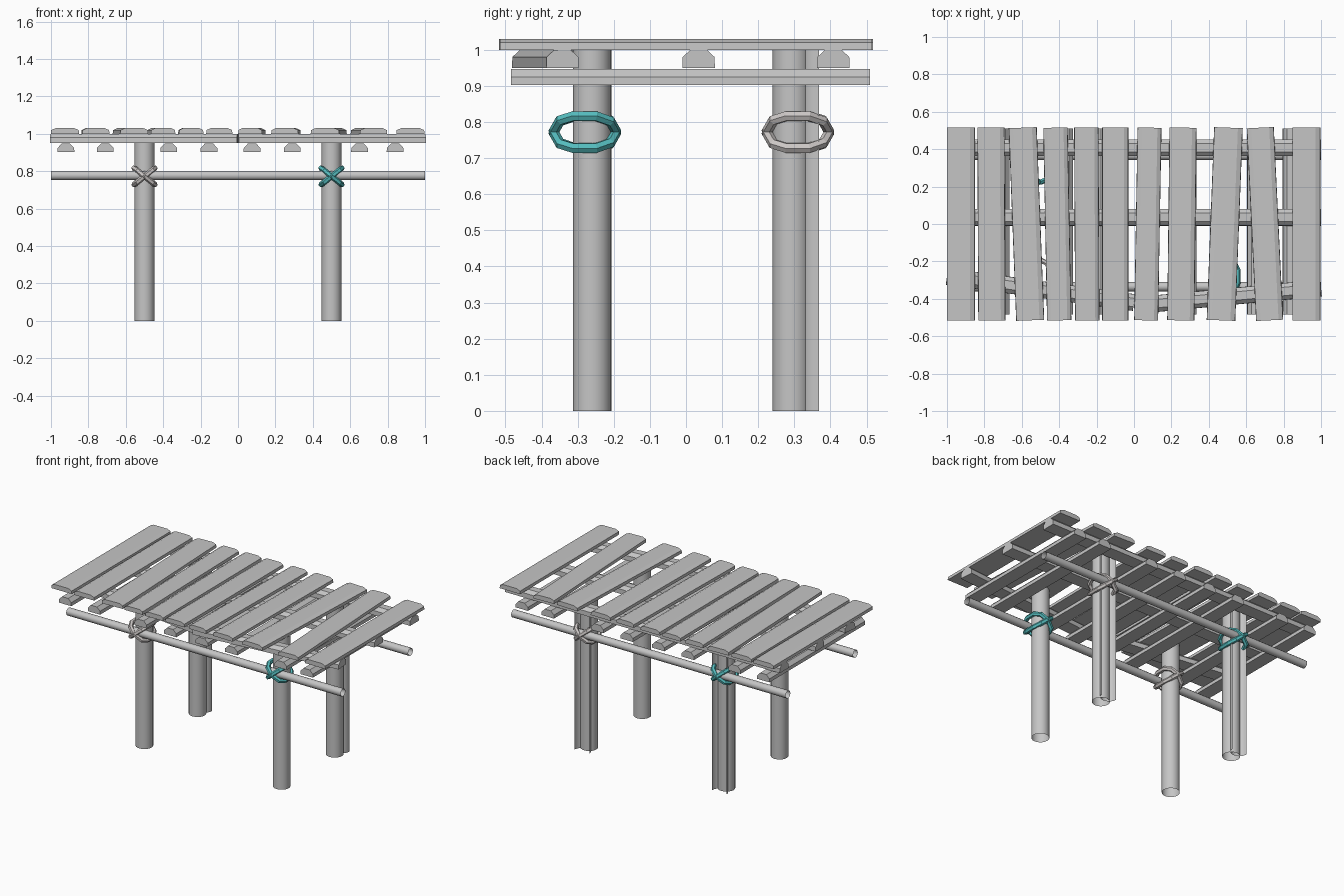
import bpy
import math
from mathutils import Matrix, Vector

if "Cube" in bpy.data.objects:
    bpy.data.objects.remove(bpy.data.objects["Cube"], do_unlink=True)


def material(name, colour):
    mat = bpy.data.materials.new(name)
    mat.use_nodes = True
    mat.diffuse_color = (*colour, 1)
    mat.node_tree.nodes["Principled BSDF"].inputs["Base Color"].default_value = (*colour, 1)
    return mat


GREY = material("weathered_grey", (0.56, 0.56, 0.56))
PALE = material("pale_rope", (0.6, 0.57, 0.56))
TEAL = material("teal_rope", (0.09, 0.5, 0.51))


def mesh_object(name, verts, faces, mat, smooth=False):
    mesh = bpy.data.meshes.new(name)
    mesh.from_pydata(verts, [], faces)
    mesh.materials.append(mat)
    obj = bpy.data.objects.new(name, mesh)
    bpy.context.collection.objects.link(obj)
    if smooth:
        mesh.polygons.foreach_set("use_smooth", [True] * len(mesh.polygons))
    return obj


def board(name, start, end, width, height, top, shoulder):
    """Timber with chamfered upper edges, running between two points."""
    a, b = Vector(start), Vector(end)
    side = (b - a).cross(Vector((0, 0, 1))).normalized()
    half = [(0.5, 0), (0.49, shoulder), (top / 2, 1)]
    section = half + [(-u, v) for u, v in reversed(half)]
    verts = [p + side * u * width + Vector((0, 0, v * height))
             for p in (a, b) for u, v in section]
    n = len(section)
    faces = [(i, i + n, (i + 1) % n + n, (i + 1) % n) for i in range(n)]
    faces += [tuple(range(n)), tuple(reversed(range(n, 2 * n)))]
    return mesh_object(name, verts, faces, GREY)


def tube(name, matrix, radius, length, sides, first=0, sweep=math.tau):
    """Open round or half-round shell along the local z axis."""
    verts = []
    for i in range(sides + 1):
        t = first + sweep * i / sides
        for z in (0, length):
            verts.append(matrix @ Vector((radius * math.cos(t), radius * math.sin(t), z)))
    if sweep == math.tau:
        verts = verts[:-2]
    n = len(verts)
    faces = [(2 * i, (2 * i + 2) % n, (2 * i + 3) % n, 2 * i + 1) for i in range(sides)]
    return mesh_object(name, verts, faces, GREY, smooth=True)


# Deck planks: centre at the back edge, centre at the front edge, width
planks = [(-.925, -.925, .15), (-.765, -.76, .145), (-.595, -.555, .15),
          (-.42, -.40, .13), (-.255, -.25, .13), (-.10, -.10, .14),
          (.083, .065, .128), (.262, .25, .145), (.505, .465, .153),
          (.675, .725, .145), (.922, .922, .15)]
for i, (back, front, width) in enumerate(planks):
    board(f"deck_plank_{i + 1}", (front, -.515, 1.0), (back, .515, 1.0), width, .03, .66, .65)

# Long beams below the planks, the front one made of two skewed lengths
for name, start, end in (("back_beam", (-1, .408), (1, .408)),
                         ("middle_beam", (-1, .035), (1, .035)),
                         ("front_beam_right", (-1, -.28), (0, -.42)),
                         ("front_beam_left", (0, -.437), (1, -.342))):
    board(name, (*start, .95), (*end, .95), .09, .05, .5, .6)

# Short joists across the frame
for i, x in enumerate((-.92, -.71, -.37, -.155, .075, .29, .65, .84)):
    board(f"joist_{i + 1}", (x, -.485, .902), (x, .51, .902), .09, .045, .5, .5)


def lashing(name, centre, mat):
    """Two tilted rope loops crossing over post and rail."""
    half = [(0, -.087, 0), (.042, -.068, .033), (.056, -.032, .044),
            (.056, .03, .044), (.036, .07, .03)]
    loop = half + [(-x, -y, -z) for x, y, z in half]
    curve = bpy.data.curves.new(name, "CURVE")
    curve.dimensions = "3D"
    curve.bevel_depth = .015
    curve.bevel_resolution = 1
    for flip in (1, -1):
        spline = curve.splines.new("POLY")
        spline.points.add(len(loop) - 1)
        spline.use_cyclic_u = True
        spline.use_smooth = False
        for point, (x, y, z) in zip(spline.points, loop):
            point.co = (centre[0] + x, centre[1] + y, centre[2] + z * flip, 1)
    curve.materials.append(mat)
    obj = bpy.data.objects.new(name, curve)
    bpy.context.collection.objects.link(obj)


# Posts, split-log braces behind the back posts, and rope lashings
for side, x in (("left", .5), ("right", -.5)):
    tube(f"front_post_{side}", Matrix.Translation((x, -.26, 0)), .053, 1.0, 20)
    tube(f"back_post_{side}", Matrix.Translation((x, .293, 0)), .053, 1.0, 20)
    tube(f"split_brace_{side}", Matrix.Translation((x, .368, 0)), .053, 1.0, 10,
         math.pi, math.pi)
    lashing(f"front_lashing_{side}", (x, -.28, .772), TEAL if x > 0 else PALE)
    lashing(f"back_lashing_{side}", (x, .31, .772), PALE if x > 0 else TEAL)

# Round rails tied to the posts
for name, y in (("front_rail", -.335), ("back_rail", .367)):
    turn = Matrix.Translation((-1, y, .777)) @ Matrix.Rotation(math.pi / 2, 4, "Y")
    tube(name, turn, .025, 2.0, 12)
